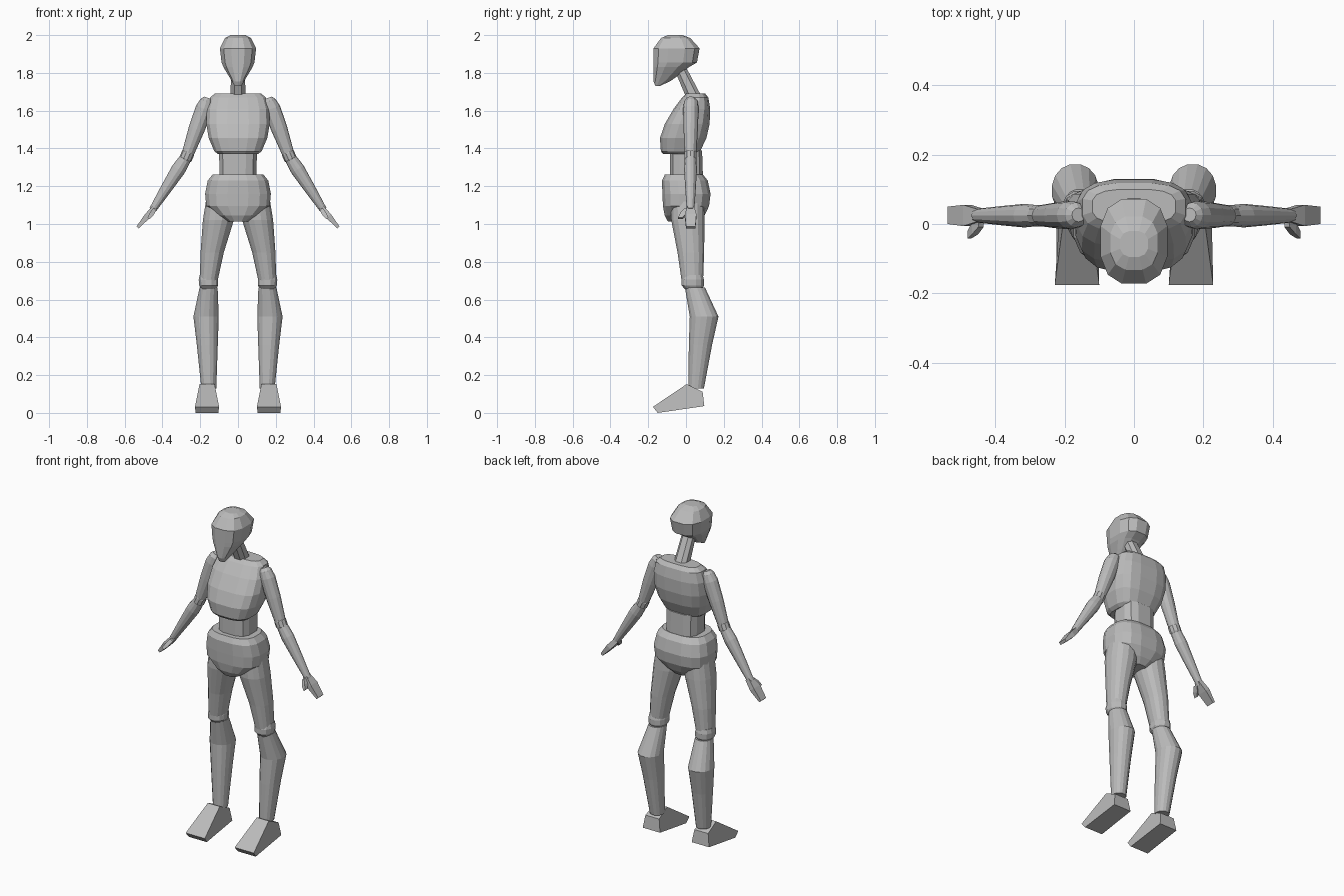
import bpy, bmesh, math
from mathutils import Vector, Matrix

if "Cube" in bpy.data.objects:
    bpy.data.objects.remove(bpy.data.objects["Cube"])

grey = bpy.data.materials.new("plain grey")
grey.diffuse_color = (0.5, 0.5, 0.5, 1)
grey.use_nodes = True
grey.node_tree.nodes["Principled BSDF"].inputs["Base Color"].default_value = grey.diffuse_color


def finish(name, bm, mirror=False):
    bmesh.ops.recalc_face_normals(bm, faces=bm.faces)
    me = bpy.data.meshes.new(name)
    bm.to_mesh(me)
    bm.free()
    me.materials.append(grey)
    ob = bpy.data.objects.new(name, me)
    bpy.context.collection.objects.link(ob)
    if mirror:
        ob.modifiers.new("other side", 'MIRROR')
    return ob


def skin(name, rings, mirror=False):
    """Join rings of points with quads and cap both ends."""
    bm = bmesh.new()
    loops = [[bm.verts.new(p) for p in r] for r in rings]
    n = len(loops[0])
    for a, b in zip(loops, loops[1:]):
        for i in range(n):
            j = (i + 1) % n
            bm.faces.new((a[i], a[j], b[j], b[i]))
    bm.faces.new(loops[0])
    bm.faces.new(loops[-1])
    return finish(name, bm, mirror)


def body(name, levels, n=12, power=2.0, mirror=False):
    """Stack of rounded sections: (z, x min, x max, y front, y back)."""
    rings = []
    for z, x0, x1, y0, y1 in levels:
        ring = []
        for i in range(n):
            a = 2 * math.pi * (i + 0.5) / n
            c, s = math.cos(a), math.sin(a)
            x = math.copysign(abs(c) ** (2 / power), c) / math.cos(math.pi / n) ** (2 / power)
            y = math.copysign(abs(s) ** (2 / power), s) / math.cos(math.pi / n) ** (2 / power)
            ring.append(((x0 + x1) / 2 + (x1 - x0) / 2 * x,
                         (y0 + y1) / 2 + (y1 - y0) / 2 * y, z))
        rings.append(ring)
    return skin(name, rings, mirror)


def limb(name, start, end, stations, n=12):
    """Mirrored tube along a line: (fraction, half thickness, half depth)."""
    start, end = Vector(start), Vector(end)
    axis = (end - start).normalized()
    depth = Vector((0, 1, 0))
    depth = (depth - axis * depth.dot(axis)).normalized()
    side = axis.cross(depth)
    rings = []
    for t, r, d in stations:
        c = start.lerp(end, t)
        rings.append([c + side * r * math.cos(a) + depth * d * math.sin(a)
                      for a in (2 * math.pi * i / n for i in range(n))])
    return skin(name, rings, True)


def centred(rows):
    return [(z, -w, w, f, b) for z, w, f, b in rows]


# Head and neck
body("head", centred([
    (1.73, .018, -.162, -.140), (1.755, .032, -.172, -.085),
    (1.79, .053, -.172, -.035), (1.83, .077, -.172, .015),
    (1.855, .087, -.172, .058), (1.93, .096, -.172, .072),
    (1.985, .068, -.132, .022), (2.0, .04, -.095, -.02)]), 12, 2.6)
body("neck", centred([(1.66, .04, .005, .09), (1.85, .036, -.075, -.01)]), 8, 2.4)

# Trunk
body("chest", centred([
    (1.37, .105, -.12, .06), (1.385, .125, -.133, .075),
    (1.455, .155, -.138, .108), (1.53, .168, -.112, .125),
    (1.61, .165, -.065, .128), (1.67, .148, -.02, .118),
    (1.692, .12, .002, .10)]), 16, 3.0)
body("waist", centred([(1.24, .098, -.085, .09), (1.39, .10, -.085, .085)]), 12, 3.0)
body("pelvis", centred([
    (1.012, .055, -.095, .07), (1.045, .11, -.113, .098),
    (1.095, .168, -.122, .122), (1.16, .174, -.125, .13),
    (1.23, .16, -.127, .115), (1.262, .135, -.112, .09)]), 16, 2.8)

# Legs
body("thigh", [(.69, .11, .203, -.022, .09), (.85, .075, .198, -.045, .096),
               (1.02, .022, .186, -.078, .098), (1.12, .02, .17, -.08, .095)], 16, 2.2, True)
body("knee", [(.655, .118, .195, -.005, .085), (.675, .105, .206, -.024, .095),
              (.705, .105, .208, -.024, .095), (.73, .112, .203, -.015, .088)], 12, 2.2, True)
body("shin", [(.13, .115, .194, .012, .095), (.36, .107, .218, .015, .138),
              (.51, .102, .236, .020, .172), (.665, .108, .203, -.006, .10)], 16, 2.1, True)

# Feet: side outline, with the half width at each corner
outline = [(.003, .152, .040), (.088, .112, .046), (.097, .036, .058),
           (-.150, .0, .060), (-.175, .032, .064)]
skin("foot", [[(.164 + s * w, y, z) for y, z, w in outline] for s in (-1, 1)], True)

# Arms
shoulder, elbow, wrist = (.168, .026, 1.645), (.270, .024, 1.36), (.452, .024, 1.075)
limb("upper_arm", shoulder, elbow,
     [(-.08, .02, .02), (-.02, .034, .036), (.12, .045, .041),
      (.5, .043, .038), (.95, .032, .031)])
limb("elbow", (.258, .024, 1.39), (.284, .024, 1.33),
     [(0, .022, .024), (.25, .034, .033), (.75, .034, .033), (1, .024, .024)], 10)
limb("forearm", elbow, wrist,
     [(.03, .031, .030), (.25, .038, .034), (.6, .030, .028), (1, .019, .020)])


# Hands: flat palm with a small forward thumb
def slab(name, path):
    rings = []
    for x, z, thick, y0, y1 in path:
        dx, dz = thick * .74, thick * .67
        rings.append([(x - dx, y0, z - dz), (x + dx, y0, z + dz),
                      (x + dx, y1, z + dz), (x - dx, y1, z - dz)])
    return skin(name, rings, True)


slab("palm", [(.438, 1.09, .014, .008, .042), (.480, 1.042, .016, -.006, .055),
              (.531, .982, .008, .0, .05)])
slab("thumb", [(.440, 1.078, .010, -.008, .022), (.458, 1.052, .012, -.030, .005),
               (.474, 1.030, .007, -.042, -.020)])
